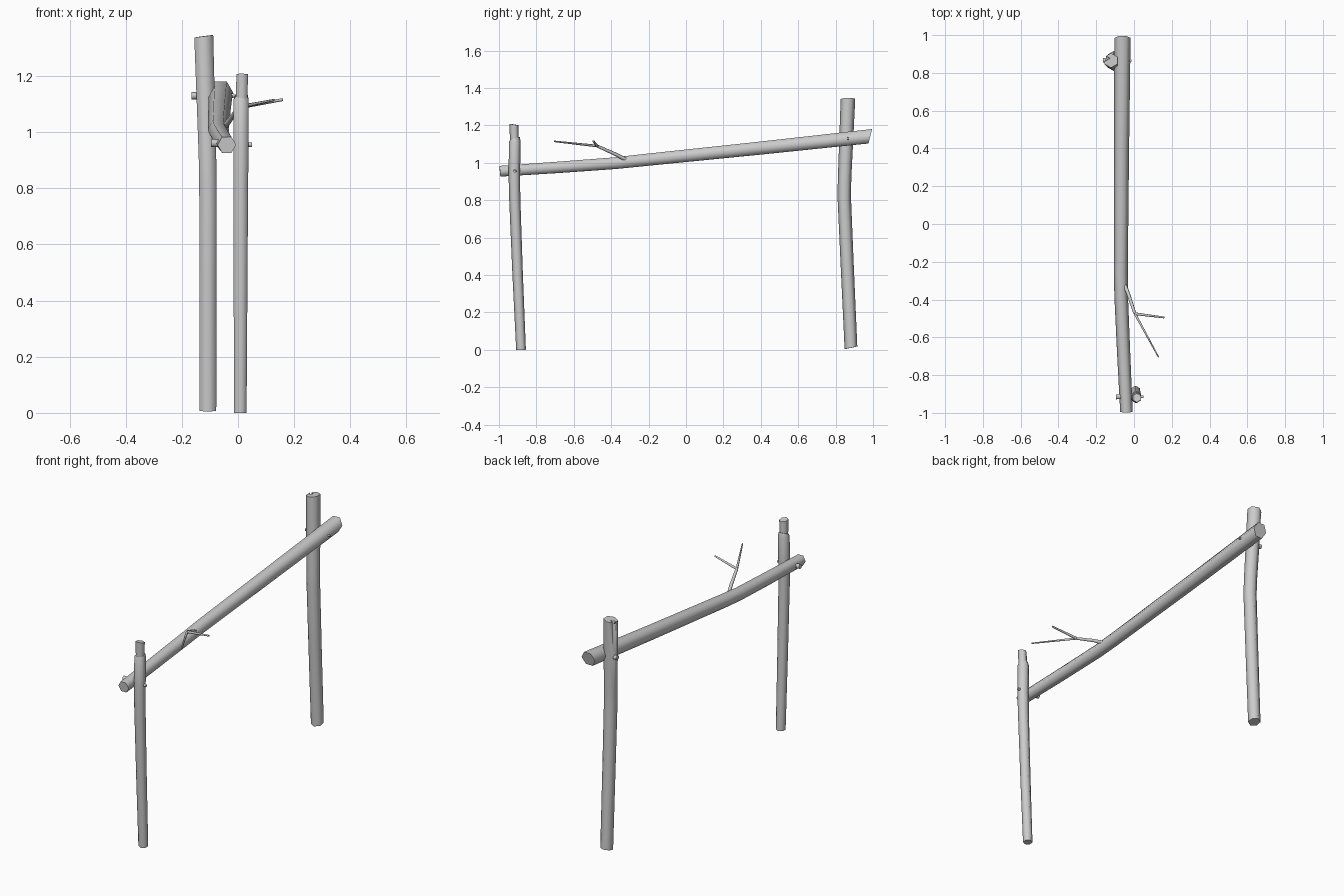
import bpy, bmesh, math
from mathutils import Vector

cube = bpy.data.objects.get("Cube")
if cube:
    bpy.data.objects.remove(cube, do_unlink=True)

wood = bpy.data.materials.new("grey_wood")
wood.use_nodes = True
GREY = (0.6, 0.6, 0.6, 1)
wood.diffuse_color = GREY
wood.node_tree.nodes["Principled BSDF"].inputs["Base Color"].default_value = GREY


def log(name, path, sides=6, phase=0.0, start=(0, 0), end=(0, 0)):
    """Loft rings along (x, y, z, radius) points; start and end slope the cut faces."""
    pts = [Vector(p[:3]) for p in path]
    axis = (pts[-1] - pts[0]).normalized()
    turn = Vector((0, 0, 1)).rotation_difference(axis)
    bm = bmesh.new()
    rings = []
    for i, (p, spec) in enumerate(zip(pts, path)):
        slope = start if i == 0 else end if i == len(pts) - 1 else (0, 0)
        ring = []
        for k in range(sides):
            a = phase + math.tau * k / sides
            u, v = spec[3] * math.cos(a), spec[3] * math.sin(a)
            ring.append(bm.verts.new(p + turn @ Vector((u, v, u * slope[0] + v * slope[1]))))
        rings.append(ring)
    for low, high in zip(rings, rings[1:]):
        for k in range(sides):
            n = (k + 1) % sides
            bm.faces.new((low[k], low[n], high[n], high[k])).smooth = True
    bm.faces.new(rings[0][::-1])
    bm.faces.new(rings[-1])
    bmesh.ops.recalc_face_normals(bm, faces=bm.faces)
    mesh = bpy.data.meshes.new(name)
    bm.to_mesh(mesh)
    bm.free()
    mesh.materials.append(wood)
    obj = bpy.data.objects.new(name, mesh)
    bpy.context.collection.objects.link(obj)
    return obj


UPRIGHT = math.pi / 2

# Front post with a narrower tenon on top
log("front_post", [(0.008, -0.882, 0, 0.026), (0.009, -0.9, 0.4, 0.028),
                   (0.01, -0.916, 0.82, 0.03), (0.011, -0.918, 0.95, 0.031),
                   (0.011, -0.915, 1.115, 0.031), (0.012, -0.915, 1.13, 0.026)],
    phase=UPRIGHT, end=(0, 0.3))
log("front_post_tenon", [(0.012, -0.917, 1.08, 0.023), (0.015, -0.92, 1.205, 0.024)],
    phase=UPRIGHT, end=(0, -0.2))

# Back post, gently bent, with a split top
back_post = log("back_post", [(-0.107, 0.882, 0.011, 0.034), (-0.107, 0.862, 0.45, 0.035),
                              (-0.107, 0.846, 0.82, 0.036), (-0.109, 0.848, 0.92, 0.036),
                              (-0.122, 0.866, 1.342, 0.039)],
                phase=UPRIGHT, start=(0, 0.2), end=(0.12, 0))
splitter = log("split_cutter", [(-0.152, 0.877, 1.14, 0.003), (-0.145, 0.877, 1.38, 0.022)],
               sides=3, phase=0)
splitter.hide_render = True
splitter.hide_viewport = True
cut = back_post.modifiers.new("split", 'BOOLEAN')
cut.operation = 'DIFFERENCE'
cut.solver = 'EXACT'
cut.object = splitter

# Sloping rail between the posts
log("rail", [(-0.04, -0.995, 0.955, 0.033), (-0.055, -0.68, 0.976, 0.035),
             (-0.068, -0.38, 0.998, 0.036), (-0.07, -0.25, 1.012, 0.037),
             (-0.066, 0.4, 1.079, 0.04), (-0.061, 0.985, 1.142, 0.043)],
    end=(0, -0.35))

# Tapered pegs through rail and posts
log("front_peg", [(-0.095, -0.915, 0.962, 0.015), (0.05, -0.915, 0.955, 0.008)])
log("back_peg", [(-0.165, 0.866, 1.13, 0.014), (-0.012, 0.866, 1.13, 0.007)])

# Forked twig growing from the rail
fork = (0.005, -0.475, 1.09)
log("branch", [(-0.055, -0.31, 1.01, 0.012), (-0.03, -0.37, 1.043, 0.01), (*fork, 0.008)])
log("long_twig", [(*fork, 0.007), (0.13, -0.705, 1.115, 0.004)])
log("short_twig", [(*fork, 0.008), (0.16, -0.495, 1.116, 0.005)])
